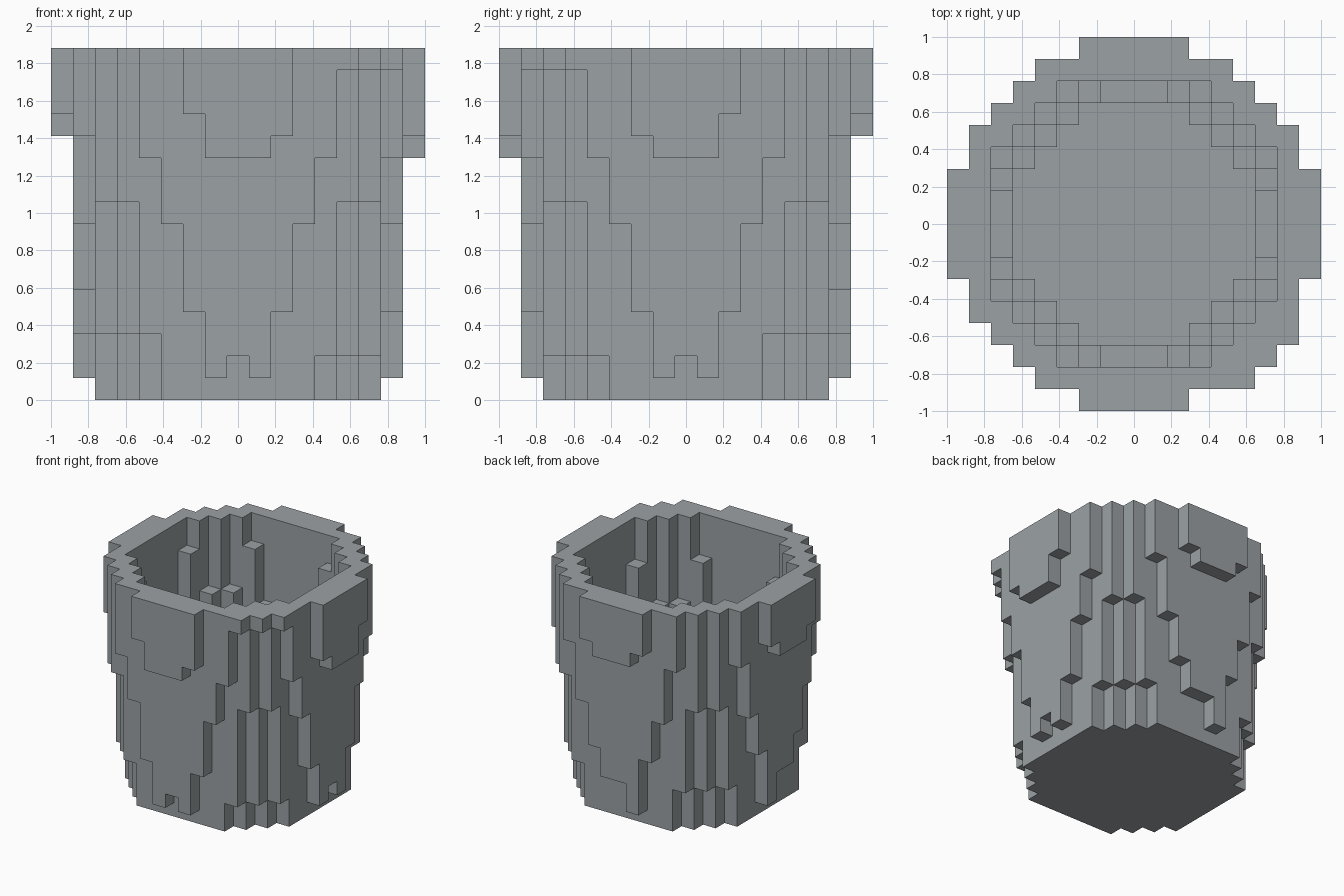
import bpy
import bmesh

cube = bpy.data.objects.get("Cube")
if cube:
    bpy.data.objects.remove(cube, do_unlink=True)

CELL = 2 / 17      # block size
TOP = 16           # height in blocks
HALF = 8           # blocks each side of the centre block

# Underside height of the flaring outer wall: (larger, smaller offset) -> (near, far)
OUTER = {(7, 0): (2, 3), (7, 1): (1, 3), (7, 2): (4, 5), (7, 3): (8, 8),
         (7, 4): (11, 12), (6, 5): (9, 9), (6, 4): (3, 3), (5, 5): (3, 3),
         (8, 0): (11, 12), (8, 1): (11, 12), (8, 2): (13, 13)}
# Ledge height inside the tapering hollow
INNER = {(6, 0): (7, 8), (6, 1): (7, 8), (6, 2): (9, 10), (6, 3): (13, 14),
         (5, 4): (10, 11), (5, 3): (5, 6), (4, 4): (3, 4)}
FLOOR = 1


def column(i, j):
    """Bottom and top height of the solid blocks in one column, or None."""
    key = (max(abs(i), abs(j)), min(abs(i), abs(j)))
    far = 0 if i > j else 1
    corner = i > 0 > j
    if i * i + j * j <= 45:                      # base and hollow
        return 0, INNER.get(key, (FLOOR, FLOOR))[far]
    if corner and key in ((7, 5), (6, 6)):       # wider lip at one corner
        return 15, TOP
    if key not in OUTER:
        return None
    low = OUTER[key][far]
    if corner and key in ((6, 4), (5, 5)):
        low = 2
    elif corner and key == (8, 2):
        low = 12
    elif key == (7, 1) and i - j == -8:
        low = 1
    return low, TOP


# Fill the block set
blocks = set()
for i in range(-HALF, HALF + 1):
    for j in range(-HALF, HALF + 1):
        span = column(i, j)
        if span:
            blocks.update((i, j, k) for k in range(*span))

# Skin the exposed block faces
bm = bmesh.new()
corners = {}


def corner_vert(p):
    if p not in corners:
        corners[p] = bm.verts.new(((p[0] - 0.5) * CELL, (p[1] - 0.5) * CELL, p[2] * CELL))
    return corners[p]


for block in sorted(blocks):
    for axis in range(3):
        u, v = (axis + 1) % 3, (axis + 2) % 3
        for side in (0, 1):
            neighbour = list(block)
            neighbour[axis] += 2 * side - 1
            if tuple(neighbour) in blocks:
                continue
            quad = []
            for du, dv in ((0, 0), (1, 0), (1, 1), (0, 1)):
                p = list(block)
                p[axis] += side
                p[u] += du
                p[v] += dv
                quad.append(corner_vert(tuple(p)))
            bm.faces.new(quad if side else quad[::-1])

mesh = bpy.data.meshes.new("block_cup")
bm.to_mesh(mesh)
bm.free()

# Single grey material
grey = bpy.data.materials.new("slate_grey")
grey.use_nodes = True
colour = (0.33, 0.355, 0.37, 1)
grey.diffuse_color = colour
grey.node_tree.nodes["Principled BSDF"].inputs["Base Color"].default_value = colour
mesh.materials.append(grey)

cup = bpy.data.objects.new("block_cup", mesh)
bpy.context.collection.objects.link(cup)
